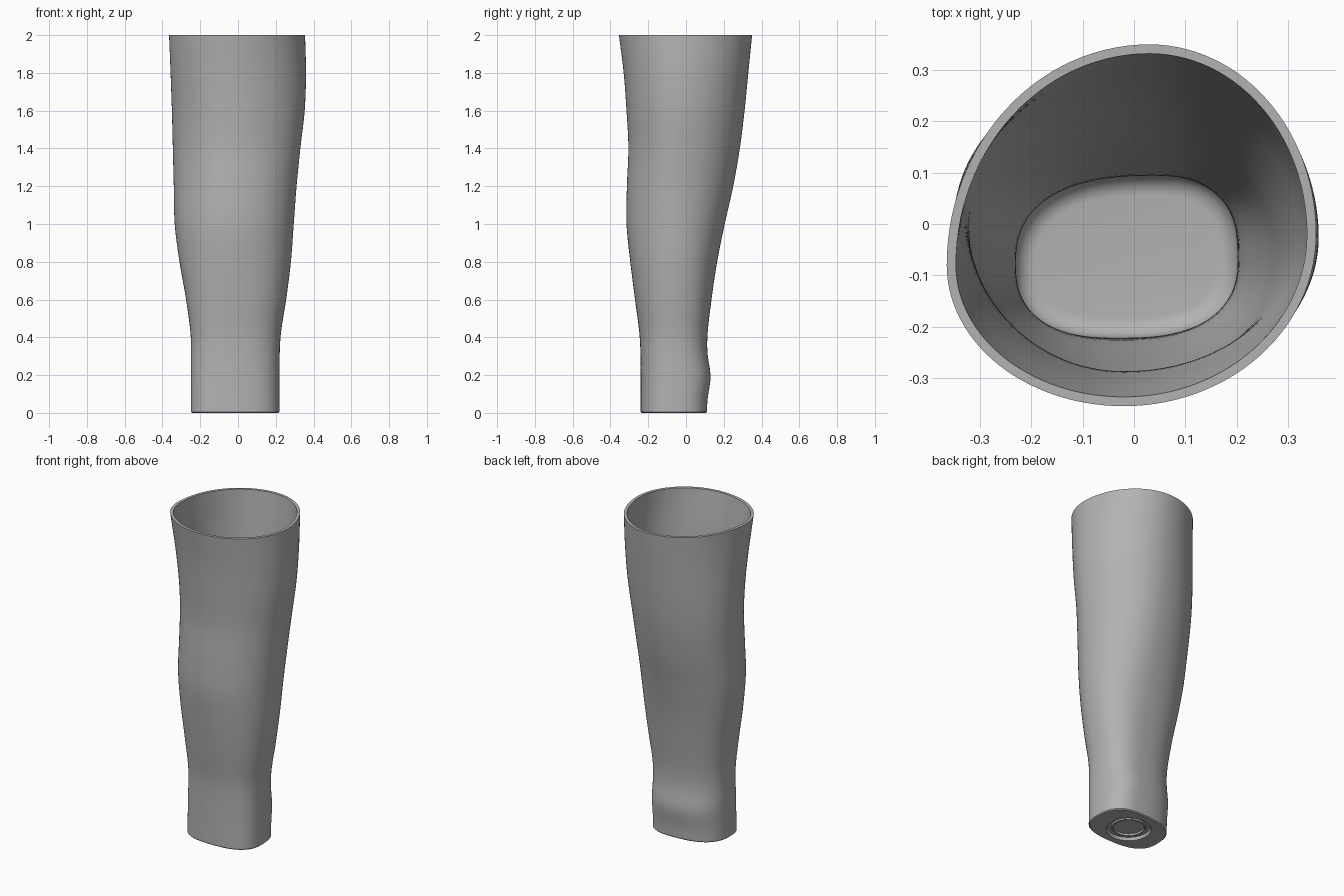
import bpy
import bmesh
from math import cos, sin, pi, exp, copysign

HEIGHT = 2.0
WALL = 0.018
SEGMENTS = 112
LEVELS = 60
BASE_CENTRE = (-0.015, -0.065)

# Extents of the sleeve at evenly spaced heights, bottom to top
LOW_X = [-.25, -.25, -.25, -.275, -.31, -.335, -.34, -.345, -.35, -.357, -.365]
HIGH_X = [.22, .22, .225, .255, .28, .295, .31, .33, .353, .36, .355]
FRONT = [-.24, -.24, -.245, -.27, -.295, -.315, -.313, -.305, -.315, -.33, -.355]
BACK = [.11, .113, .113, .135, .165, .205, .25, .285, .31, .33, .35]
# Where each extreme sits around the section, and how square the section is
BACK_PEAK_X = [.05, .02, .03]
FRONT_PEAK_X = [-.03, -.02, -.02]
LOW_PEAK_Y = [-.09, -.07, -.02, .02, -.08]
HIGH_PEAK_Y = [-.07, -.05, -.02]
SQUARENESS = [2.6, 2.4, 2.1, 2, 2]


def sample(values, z):
    """Smooth curve through evenly spaced values over the height."""
    last = len(values) - 1
    place = min(max(z / HEIGHT, 0), 1) * last
    i = min(int(place), last - 1)
    t = place - i
    a, b = values[i], values[i + 1]
    before = values[i - 1] if i > 0 else 2 * a - b
    after = values[i + 2] if i + 2 <= last else 2 * b - a
    slope_a, slope_b = (b - before) / 2, (after - a) / 2
    return (a + slope_a * t + (3 * (b - a) - 2 * slope_a - slope_b) * t ** 2
            + (2 * (a - b) + slope_a + slope_b) * t ** 3)


def section(z, inset=0.0, level=None):
    """Rounded cross-section made of four quarter arcs."""
    wrist_bump = 0.017 * exp(-((z - 0.19) / 0.09) ** 2)
    low, high = sample(LOW_X, z) + inset, sample(HIGH_X, z) - inset
    front = sample(FRONT, z) + inset
    back = sample(BACK, z) + wrist_bump - inset
    power = 2 / sample(SQUARENESS, z)
    points = []
    for k in range(SEGMENTS):
        angle = 2 * pi * k / SEGMENTS
        c, s = cos(angle), sin(angle)
        u = copysign(abs(c) ** power, c)
        v = copysign(abs(s) ** power, s)
        cx = sample(BACK_PEAK_X if s >= 0 else FRONT_PEAK_X, z)
        cy = sample(HIGH_PEAK_Y if c >= 0 else LOW_PEAK_Y, z)
        x = cx + u * (high - cx if c >= 0 else cx - low)
        y = cy + v * (back - cy if s >= 0 else cy - front)
        points.append((x, y, z if level is None else level))
    return points


def circle(radius, z):
    """Round ring for the recess under the base."""
    return [(BASE_CENTRE[0] + radius * cos(2 * pi * k / SEGMENTS),
             BASE_CENTRE[1] + radius * sin(2 * pi * k / SEGMENTS), z)
            for k in range(SEGMENTS)]


def loft(name, rings, material):
    """Skin a list of rings and cap both ends."""
    bm = bmesh.new()
    loops = [[bm.verts.new(p) for p in ring] for ring in rings]
    for lower, upper in zip(loops, loops[1:]):
        for k in range(SEGMENTS):
            j = (k + 1) % SEGMENTS
            bm.faces.new((lower[k], lower[j], upper[j], upper[k]))
    bm.faces.new(list(reversed(loops[0])))
    bm.faces.new(loops[-1])
    bmesh.ops.recalc_face_normals(bm, faces=bm.faces)
    mesh = bpy.data.meshes.new(name)
    bm.to_mesh(mesh)
    bm.free()
    obj = bpy.data.objects.new(name, mesh)
    bpy.context.collection.objects.link(obj)
    mesh.materials.append(material)
    bpy.ops.object.select_all(action='DESELECT')
    obj.select_set(True)
    bpy.context.view_layer.objects.active = obj
    bpy.ops.object.shade_smooth_by_angle(angle=pi / 6)
    return obj


cube = bpy.data.objects.get("Cube")
if cube:
    bpy.data.objects.remove(cube, do_unlink=True)

grey = bpy.data.materials.new("plain_grey")
grey.use_nodes = True
colour = (0.45, 0.45, 0.45, 1)
grey.diffuse_color = colour
grey.node_tree.nodes["Principled BSDF"].inputs["Base Color"].default_value = colour

# Underside: stepped round recess, flat foot and a small edge chamfer
underside = [circle(0.088, 0.022), circle(0.088, 0.01), circle(0.096, 0.01),
             circle(0.102, 0.018), circle(0.122, 0.018), circle(0.128, 0.0),
             section(0, 0.006, 0.0)]

# Outer wall
bottom = 0.006
outer = [section(bottom + (HEIGHT - bottom) * i / LEVELS) for i in range(LEVELS + 1)]

# Inner wall, down to the rounded floor
floor, fillet = 0.03, 0.04
inner_base = floor + fillet
inner = [section(HEIGHT - (HEIGHT - inner_base) * i / LEVELS, WALL)
         for i in range(LEVELS + 1)]
steps = 8
for i in range(1, steps + 1):
    a = pi / 2 * i / steps
    inner.append(section(inner_base, WALL + fillet * (1 - cos(a)),
                         inner_base - fillet * sin(a)))

loft("hollow_sleeve", underside + outer + inner, grey)
